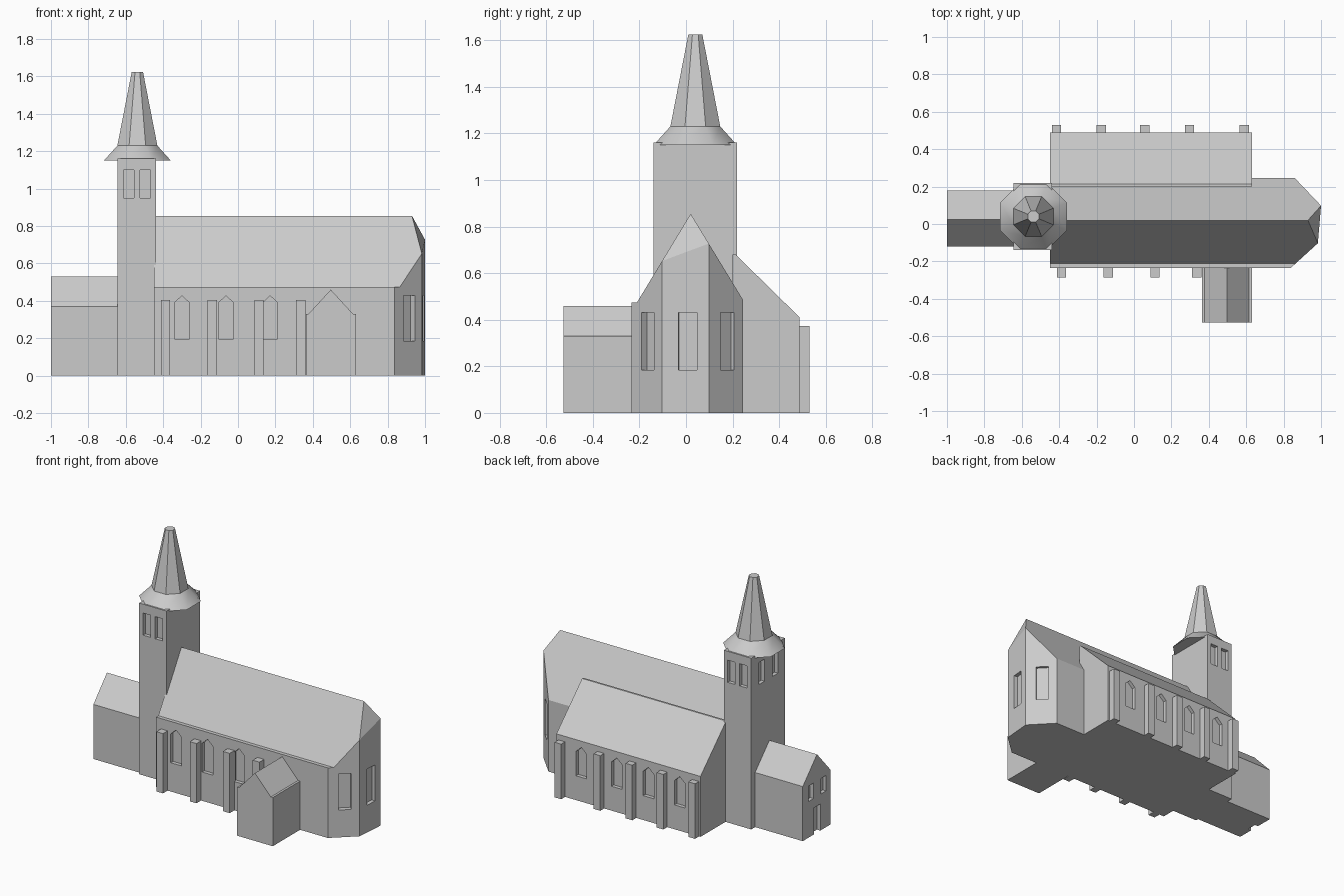
import bpy, bmesh, math
from mathutils import Vector

if "Cube" in bpy.data.objects:
    bpy.data.objects.remove(bpy.data.objects["Cube"])

stone = bpy.data.materials.new("light_grey_stone")
stone.diffuse_color = (0.6, 0.6, 0.6, 1)
stone.use_nodes = True
stone.node_tree.nodes["Principled BSDF"].inputs["Base Color"].default_value = stone.diffuse_color


def finish(bm, name):
    bmesh.ops.recalc_face_normals(bm, faces=bm.faces)
    me = bpy.data.meshes.new(name)
    bm.to_mesh(me)
    bm.free()
    me.materials.append(stone)
    ob = bpy.data.objects.new(name, me)
    bpy.context.collection.objects.link(ob)
    return ob


def add_prism(bm, start, end):
    """Close two matching outlines into a solid."""
    a = [bm.verts.new(p) for p in start]
    b = [bm.verts.new(p) for p in end]
    bm.faces.new(a[::-1])
    bm.faces.new(b)
    n = len(a)
    for i in range(n):
        j = (i + 1) % n
        bm.faces.new((a[i], a[j], b[j], b[i]))


def along_x(name, profile, x0, x1):
    bm = bmesh.new()
    add_prism(bm, [(x0, y, z) for y, z in profile], [(x1, y, z) for y, z in profile])
    return finish(bm, name)


def along_y(name, profile, y0, y1):
    bm = bmesh.new()
    add_prism(bm, [(x, y0, z) for x, z in profile], [(x, y1, z) for x, z in profile])
    return finish(bm, name)


def rect(a0, a1, b0, b1):
    return [(a0, b0), (a1, b0), (a1, b1), (a0, b1)]


def recess(body, openings, depth=0.025):
    """Cut openings given as (x, y, outward angle, width, sill, head, point height)."""
    bm = bmesh.new()
    for x, y, angle, w, z0, z1, point in openings:
        n = Vector((math.cos(math.radians(angle)), math.sin(math.radians(angle)), 0))
        t = Vector((-n.y, n.x, 0))
        shape = [(-w / 2, z0), (w / 2, z0), (w / 2, z1), (-w / 2, z1)]
        if point:
            shape.insert(3, (0, z1 + point))
        base = [Vector((x, y, z)) + t * u for u, z in shape]
        add_prism(bm, [p - n * depth for p in base], [p + n * depth for p in base])
    cutter = finish(bm, body.name + "_opening_cutter")
    cutter.hide_render = True
    cutter.hide_viewport = True
    cutter.display_type = 'WIRE'
    mod = body.modifiers.new("openings", 'BOOLEAN')
    mod.operation = 'DIFFERENCE'
    mod.solver = 'EXACT'
    mod.object = cutter


def cut_away(ob, point, normal):
    """Slice off everything on the normal side and close the cut."""
    bm = bmesh.new()
    bm.from_mesh(ob.data)
    geom = bm.verts[:] + bm.edges[:] + bm.faces[:]
    bmesh.ops.bisect_plane(bm, geom=geom, dist=1e-5, plane_co=point,
                           plane_no=normal, clear_outer=True)
    bmesh.ops.holes_fill(bm, edges=[e for e in bm.edges if e.is_boundary], sides=0)
    bmesh.ops.recalc_face_normals(bm, faces=bm.faces)
    bm.to_mesh(ob.data)
    bm.free()


# Nave with steep roof and a narrow south ledge, sliced into a faceted apse
nave = along_x("nave_and_apse", [(-0.235, 0), (0.245, 0), (0.245, 0.485), (0.02, 0.855),
                                 (-0.21, 0.475), (-0.235, 0.475)], -0.45, 1.1)
corners = [(0.838, -0.235), (0.983, -0.103), (1.0, 0.098), (0.86, 0.245)]
apse_windows = []
for (ax, ay), (bx, by) in zip(corners, corners[1:]):
    normal = Vector((by - ay, ax - bx, 0)).normalized()
    cut_away(nave, (ax, ay, 0), normal)
    apse_windows.append(((ax + bx) / 2, (ay + by) / 2 + 0.01,
                         math.degrees(math.atan2(normal.y, normal.x)),
                         0.08, 0.185, 0.43, 0))
ridge_end = Vector((0.93, 0.02, 0.855))
hip = (Vector((0.983, -0.103, 0.652)) - ridge_end).cross(Vector((1.0, 0.098, 0.727)) - ridge_end)
if hip.x < 0:
    hip.negate()
cut_away(nave, ridge_end, hip.normalized())
recess(nave, apse_windows + [(x, -0.235, -90, 0.08, 0.195, 0.39, 0.037)
                             for x in (-0.3, -0.064, 0.172)])

# North aisle with lean-to roof
aisle = along_x("north_aisle", [(0.2, 0), (0.488, 0), (0.488, 0.41), (0.213, 0.68), (0.2, 0.68)],
                -0.45, 0.63)
recess(aisle, [(x, 0.488, 90, 0.08, 0.165, 0.33, 0.037) for x in (-0.295, -0.06, 0.177, 0.443)])

# Buttresses on both long sides
for i, x in enumerate((-0.388, -0.137, 0.112, 0.335)):
    along_y(f"south_buttress_{i + 1}", rect(x - 0.025, x + 0.025, 0, 0.405), -0.285, -0.225)
for i, x in enumerate((-0.414, -0.176, 0.057, 0.297, 0.59)):
    along_y(f"north_buttress_{i + 1}", rect(x - 0.025, x + 0.025, 0, 0.373), 0.475, 0.53)

# South porch with small eave shoulders
along_y("south_porch", [(0.363, 0), (0.63, 0), (0.63, 0.33), (0.615, 0.33), (0.496, 0.46),
                        (0.377, 0.33), (0.363, 0.33)], -0.527, -0.22)

# West annex with gable roof, two windows and a door
annex = along_x("west_annex", [(-0.12, 0), (0.178, 0), (0.178, 0.37), (0.025, 0.53), (-0.12, 0.37)],
                -1.0, -0.62)
recess(annex, [(-1, 0.09, 180, 0.055, 0.245, 0.35, 0), (-1, -0.045, 180, 0.055, 0.245, 0.35, 0),
               (-1, 0.025, 180, 0.07, -0.02, 0.18, 0)])

# Tower with paired belfry openings on three sides
tower = along_x("tower", rect(-0.14, 0.22, 0, 1.16), -0.643, -0.438)
belfry = []
for dx in (-0.045, 0.045):
    belfry += [(-0.54 + dx, -0.14, -90, 0.056, 0.95, 1.1, 0),
               (-0.54 + dx, 0.22, 90, 0.056, 0.95, 1.1, 0),
               (-0.643, 0.035 + dx * 1.6, 180, 0.06, 0.95, 1.1, 0)]
recess(tower, belfry)


def octagon(apothem, z):
    r = apothem / math.cos(math.pi / 8)
    return [(-0.538 + r * math.cos((k + 0.5) * math.pi / 4),
             0.04 + r * math.sin((k + 0.5) * math.pi / 4), z) for k in range(8)]


# Flared skirt, smooth round its sides, and the faceted spire
bm = bmesh.new()
add_prism(bm, octagon(0.179, 1.15), octagon(0.107, 1.23))
skirt = finish(bm, "spire_skirt")
for f in skirt.data.polygons:
    f.use_smooth = len(f.vertices) == 4
for e in skirt.data.edges:
    a, b = (skirt.data.vertices[i].co.z for i in e.vertices)
    e.use_edge_sharp = abs(a - b) < 1e-4
bm = bmesh.new()
add_prism(bm, octagon(0.107, 1.23), octagon(0.03, 1.625))
finish(bm, "spire")
